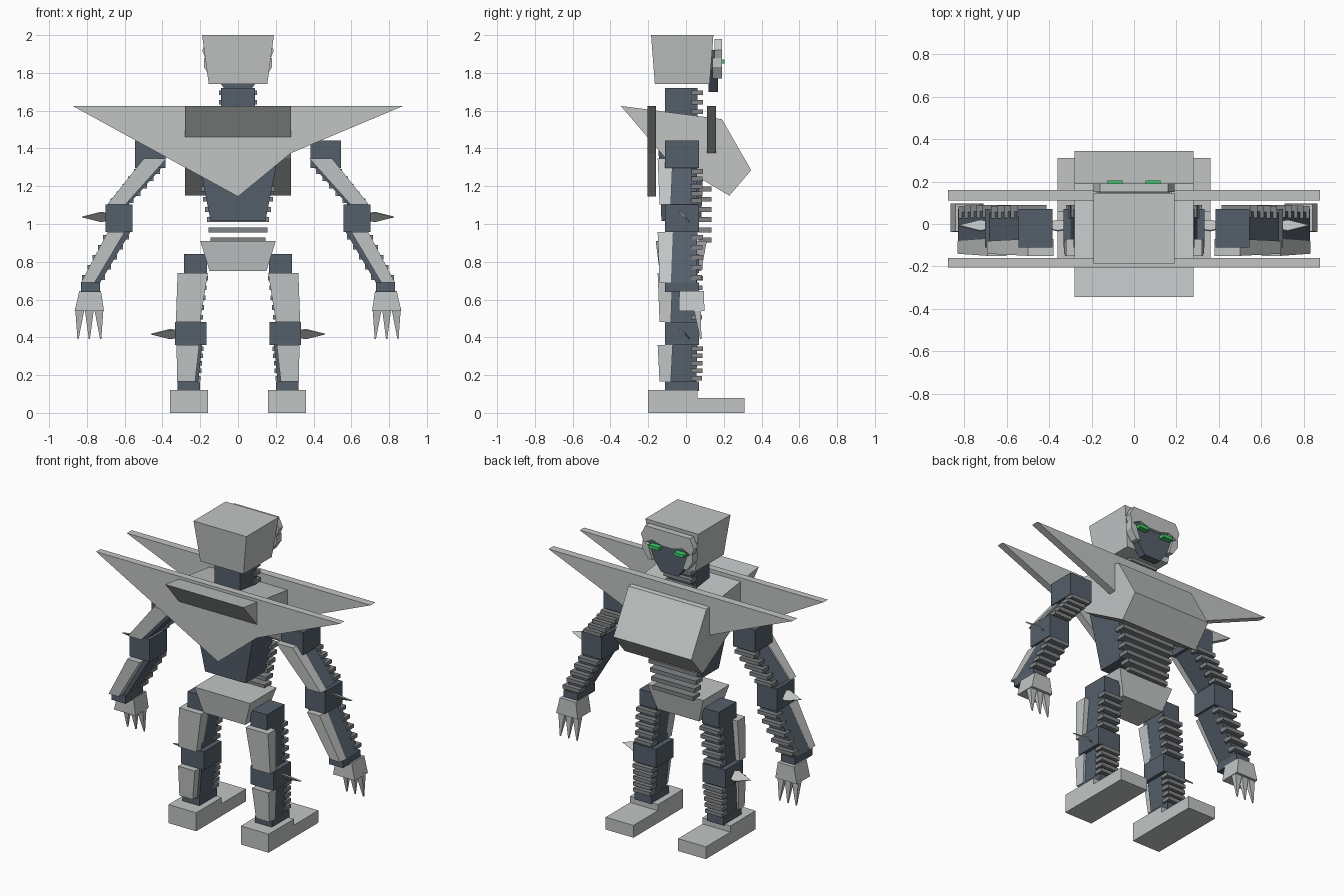
import bpy
import bmesh
from mathutils import Vector

cube = bpy.data.objects.get("Cube")
if cube:
    bpy.data.objects.remove(cube, do_unlink=True)


def material(name, red, green, blue):
    colour = (red, green, blue, 1)
    result = bpy.data.materials.new(name)
    result.use_nodes = True
    result.diffuse_color = colour
    shader = result.node_tree.nodes["Principled BSDF"]
    shader.inputs["Base Color"].default_value = colour
    return result


LIGHT = material("light grey", .54, .56, .56)
SLATE = material("dark slate", .09, .115, .145)
GREY = material("mid grey", .22, .23, .24)
GREEN = material("eye green", .05, .6, .14)


def loft(name, first_loop, second_loop, mat):
    """Solid between two matching loops; parts clear of the centre are mirrored."""
    bm = bmesh.new()
    first = [bm.verts.new(point) for point in first_loop]
    second = [bm.verts.new(point) for point in second_loop]
    bm.faces.new(first)
    bm.faces.new(second)
    for i in range(len(first)):
        bm.faces.new((first[i - 1], first[i], second[i], second[i - 1]))
    bmesh.ops.recalc_face_normals(bm, faces=bm.faces)
    off_centre = min(vert.co.x for vert in bm.verts) > 0
    mesh = bpy.data.meshes.new(name)
    bm.to_mesh(mesh)
    bm.free()
    mesh.materials.append(mat)
    part = bpy.data.objects.new(name, mesh)
    bpy.context.collection.objects.link(part)
    if off_centre:
        part.modifiers.new("both sides", 'MIRROR')


def corners(section):
    """Rectangle from centre x, y, z, width and depth."""
    x, y, z, width, depth = section
    w, d = width / 2, depth / 2
    return [(x - w, y - d, z), (x + w, y - d, z), (x + w, y + d, z), (x - w, y + d, z)]


def taper(name, low, high, mat=LIGHT):
    loft(name, corners(low), corners(high), mat)


def box(name, x, y, z, width, depth, height, mat=LIGHT):
    taper(name, (x, y, z - height / 2, width, depth), (x, y, z + height / 2, width, depth), mat)


def symmetric(half):
    return half + [(-x, z) for x, z in reversed(half)]


def slab(name, outline, y, thickness, mat=LIGHT):
    """Upright plate with an outline in x and z, starting at y."""
    loft(name, [(x, y, z) for x, z in outline],
         [(x, y + thickness, z) for x, z in outline], mat)


def ridged(name, low, high, count):
    """Dark segment with ridges across its back."""
    taper(name, low, high, SLATE)
    for i in range(count):
        x, y, z, width, depth = Vector(low).lerp(Vector(high), (i + .5) / count)
        box(name + "_ridge", x, y + depth / 2, z, width + .02, .06, .024, GREY)


def joint(name, x, z, width, height):
    box(name, x, -.02, z, width, .18, height, SLATE)
    return x, z, height / 2


def segment(name, upper, lower, guard, lift=0):
    """Limb between two joints, with a tapered guard on its front."""
    x_top, z_top, half_top = upper
    x_low, z_low, half_low = lower
    low = (x_low, -.02, z_low + half_low, .1, .15)
    high = (x_top, -.02, z_top - half_top, .12, .16)
    ridged(name, low, high, 5)
    forward = Vector((.015, -.09, 0, 0, 0))
    front_low = Vector(low) + forward
    front_high = Vector(high).lerp(Vector(low), -lift) + forward
    front_low[3:] = guard * .8, .06
    front_high[3:] = guard, .08
    taper(name + "_guard", front_low, front_high)


def spike(name, x, z):
    """Thin tilted leaf blade pointing outwards."""
    half = [(0, .02), (.03, .025)]
    leaf = half + [(.13, 0)] + [(along, -side) for along, side in reversed(half)]
    blade = [Vector((x + along, side - .01, z - side)) for along, side in leaf]
    lift = Vector((0, .005, .005))
    loft(name, blade, [point + lift for point in blade], LIGHT)


# Head and neck
taper("head", (0, -.02, 1.74, .31, .29), (0, -.02, 2, .38, .33))
ridged("neck", (0, -.025, 1.52, .18, .17), (0, -.025, 1.72, .18, .17), 4)

# Face mask, brow, cheeks and eyes
slab("face", symmetric([(.17, 1.92), (.15, 1.82), (.06, 1.7)]), .12, .05, SLATE)
slab("brow", symmetric([(.16, 1.98), (.19, 1.92), (.17, 1.87), (.11, 1.9), (.04, 1.88)]), .15, .04)
slab("cheek", [(.18, 1.88), (.14, 1.86), (.11, 1.77), (.14, 1.77), (.18, 1.83)], .14, .05)
box("eye", .09, .18, 1.86, .07, .05, .02, GREEN)

# Chest block between two winged plates
chest = [(-.345, 1.625), (.19, 1.555), (.345, 1.285), (.23, 1.15), (-.11, 1.35)]
loft("chest", [(-.28, y, z) for y, z in chest], [(.28, y, z) for y, z in chest], LIGHT)
wing_tip, wing_corner = (.875, 1.625), (.28, 1.375)
slab("back_wing_plate", symmetric([wing_tip, wing_corner]), .11, .05)
slab("front_wing_plate", [(-.875, 1.625), wing_tip, wing_corner, (0, 1.145)], -.205, .045)

# Torso, spine ridges and pelvis
taper("torso", (0, -.025, 1.015, .29, .21), (0, -.025, 1.5, .48, .25), SLATE)
for i in range(6):
    box("spine_ridge", 0, .1, .915 + .054 * i, .29 + .02 * i, .07, .026, GREY)
taper("pelvis", (0, -.03, .75, .3, .22), (0, -.025, .91, .4, .27))

# Arms
shoulder = joint("shoulder", .465, 1.37, .16, .145)
elbow = joint("elbow", .63, 1.03, .145, .145)
wrist = joint("wrist", .78, .665, .1, .05)
segment("upper_arm", shoulder, elbow, .12, lift=.25)
segment("forearm", elbow, wrist, .09)
spike("elbow_spike", .695, 1.035)

# Hands and claws
taper("hand", (.787, .03, .54, .155, .135), (.783, .03, .645, .115, .13))
for side in (-1, 0, 1):
    taper("claw", (.787 + side * .06, .078, .39, .006, .006),
          (.787 + side * .05, .06, .555, .05, .04))

# Legs
hip = joint("hip", .225, .79, .12, .1)
knee = joint("knee", .25, .42, .165, .12)
ankle = joint("ankle", .26, .14, .12, .05)
segment("thigh", hip, knee, .16)
segment("shin", knee, ankle, .12)
spike("knee_spike", .33, .415)

# Feet
box("heel", .26, -.07, .06, .2, .26, .12)
box("toe", .26, .185, .04, .2, .25, .08)
